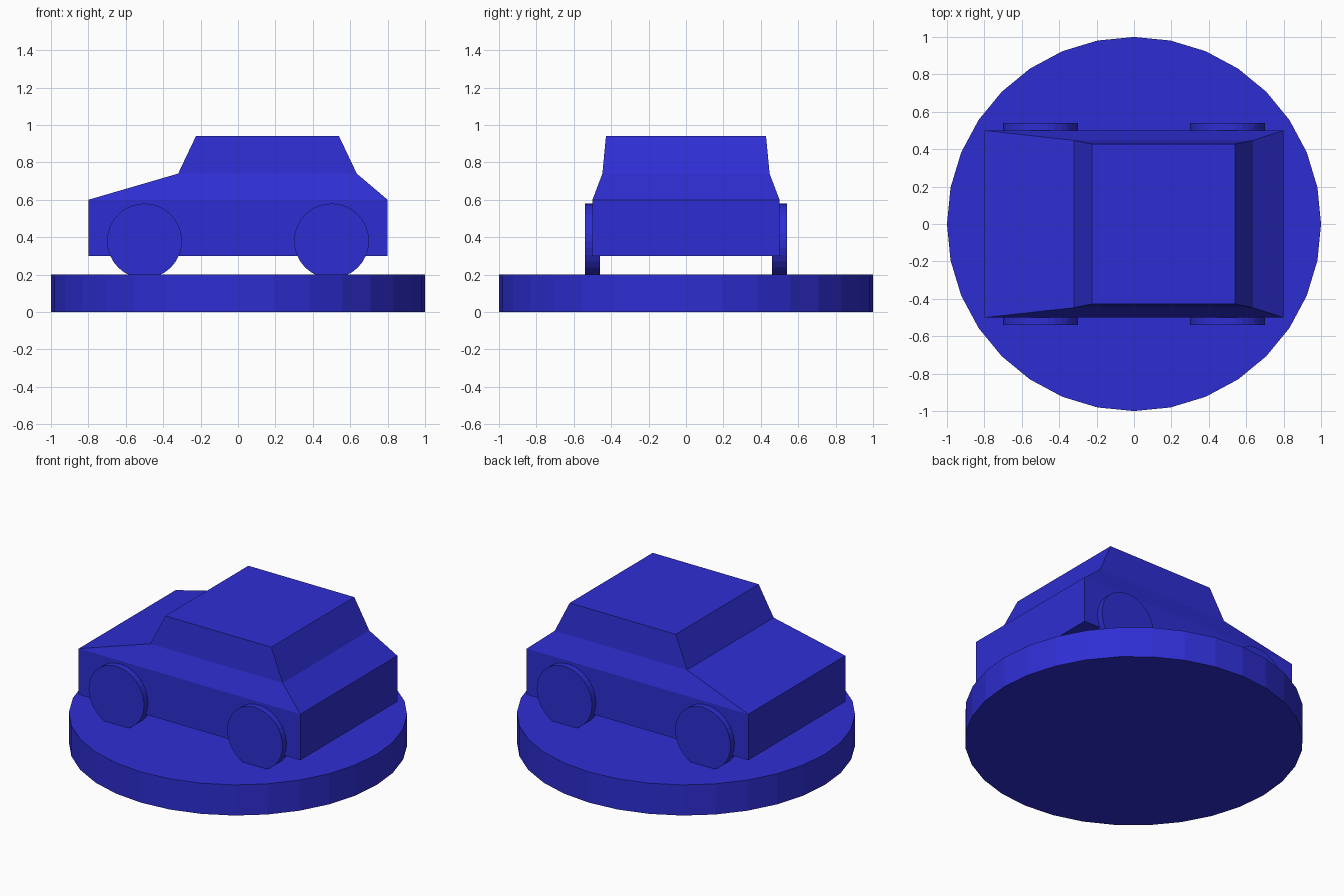
import bpy, bmesh
from math import radians
from mathutils import Matrix

if "Cube" in bpy.data.objects:
    bpy.data.objects.remove(bpy.data.objects["Cube"])

blue = bpy.data.materials.new("blue")
blue.diffuse_color = (0.027, 0.027, 0.65, 1)
blue.use_nodes = True
blue.node_tree.nodes["Principled BSDF"].inputs["Base Color"].default_value = blue.diffuse_color


def finish(name, bm):
    bmesh.ops.recalc_face_normals(bm, faces=bm.faces)
    mesh = bpy.data.meshes.new(name)
    bm.to_mesh(mesh)
    bm.free()
    mesh.materials.append(blue)
    obj = bpy.data.objects.new(name, mesh)
    bpy.context.collection.objects.link(obj)
    return obj


def disc(name, radius, depth, matrix):
    bm = bmesh.new()
    bmesh.ops.create_cone(bm, cap_ends=True, segments=32, radius1=radius,
                          radius2=radius, depth=depth, matrix=matrix)
    return finish(name, bm)


# Round base
disc("base", 1.0, 0.2, Matrix.Translation((0, 0, 0.1)))

# Car body: stacked rectangular rings (x min, x max, half width, z)
rings = [(-0.8, 0.8, 0.5, 0.3),       # underside
         (-0.8, 0.8, 0.5, 0.6),       # top of the lower body
         (-0.32, 0.635, 0.447, 0.74),  # foot of the windows
         (-0.225, 0.54, 0.428, 0.94)]  # roof
bm = bmesh.new()
loops = [[bm.verts.new(p) for p in ((x0, -w, z), (x1, -w, z), (x1, w, z), (x0, w, z))]
         for x0, x1, w, z in rings]
for low, high in zip(loops, loops[1:]):
    for i in range(4):
        j = (i + 1) % 4
        bm.faces.new((low[i], low[j], high[j], high[i]))
bm.faces.new(loops[0])
bm.faces.new(loops[-1])
finish("car_body", bm)

# Four wheels
turn = Matrix.Rotation(radians(90), 4, 'X')
for x, end in ((-0.5, "front"), (0.5, "rear")):
    for y, side in ((-0.5, "left"), (0.5, "right")):
        disc(f"{end}_{side}_wheel", 0.2, 0.08,
             Matrix.Translation((x, y, 0.38)) @ turn)
